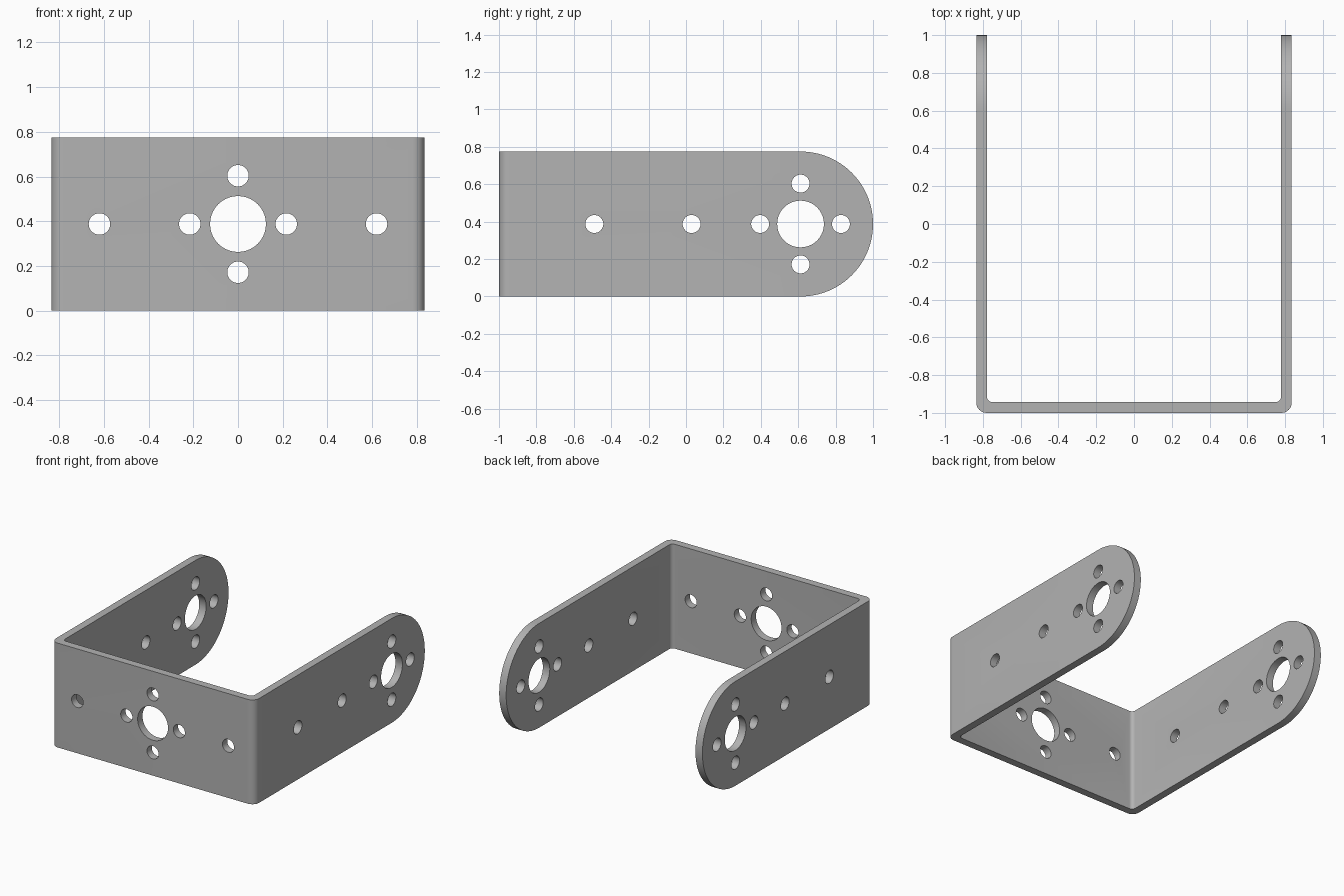
import bpy, bmesh
from math import cos, sin, pi, radians
from mathutils import Matrix, Vector

if "Cube" in bpy.data.objects:
    bpy.data.objects.remove(bpy.data.objects["Cube"], do_unlink=True)

HALF_W, THICK, HEIGHT = 0.835, 0.057, 0.775
MID_Z = HEIGHT / 2
PIVOT_Y = 1 - MID_Z          # centre of the rounded arm ends
RING, SMALL, LARGE = 0.216, 0.048, 0.125

metal = bpy.data.materials.new("grey metal")
metal.use_nodes = True
grey = (0.45, 0.45, 0.45, 1)
metal.diffuse_color = grey
metal.node_tree.nodes["Principled BSDF"].inputs["Base Color"].default_value = grey


def finish(bm, name):
    bmesh.ops.recalc_face_normals(bm, faces=bm.faces)
    mesh = bpy.data.meshes.new(name)
    bm.to_mesh(mesh)
    bm.free()
    mesh.materials.append(metal)
    obj = bpy.data.objects.new(name, mesh)
    bpy.context.collection.objects.link(obj)
    return obj


def prism(name, points, direction):
    bm = bmesh.new()
    face = bm.faces.new([bm.verts.new(p) for p in points])
    ext = bmesh.ops.extrude_face_region(bm, geom=[face])
    moved = [v for v in ext["geom"] if isinstance(v, bmesh.types.BMVert)]
    bmesh.ops.translate(bm, verts=moved, vec=Vector(direction))
    return finish(bm, name)


def arc(cx, cy, r, start, end, steps):
    for i in range(steps + 1):
        a = radians(start + (end - start) * i / steps)
        yield cx + r * cos(a), cy + r * sin(a)


def apply_boolean(obj, cutter, operation):
    mod = obj.modifiers.new(operation, 'BOOLEAN')
    mod.operation, mod.object, mod.solver = operation, cutter, 'EXACT'
    bpy.context.view_layer.objects.active = obj
    bpy.ops.object.modifier_apply(modifier=mod.name)
    bpy.data.objects.remove(cutter, do_unlink=True)


# Folded U strip with rounded bends, cut to the side outline afterwards
R_OUT, R_IN = 0.055, 0.028
inner = HALF_W - THICK
right = [(HALF_W, 1.1)]
right += arc(HALF_W - R_OUT, -1 + R_OUT, R_OUT, 0, -90, 8)
outer_path = right + [(-x, y) for x, y in reversed(right)]
left = [(-inner, 1.1)]
left += arc(-inner + R_IN, -1 + THICK + R_IN, R_IN, 180, 270, 6)
inner_path = left + [(-x, y) for x, y in reversed(left)]
bracket = prism("u_bracket", [(x, y, -0.1) for x, y in outer_path + inner_path],
                (0, 0, HEIGHT + 0.2))

# Side outline: straight strip ending in a half circle
outline = [(-1.2, 0)] + list(arc(PIVOT_Y, MID_Z, MID_Z, -90, 90, 48)) + [(-1.2, HEIGHT)]
apply_boolean(bracket, prism("side_outline", [(-1, y, z) for y, z in outline], (2, 0, 0)),
              'INTERSECT')

# Holes: a large bore with four around it, plus single holes
holes = bmesh.new()


def drill(axis, along, z, radius):
    if axis == 'X':
        place = Matrix.Translation((0, along, z)) @ Matrix.Rotation(pi / 2, 4, 'Y')
        depth = 2
    else:
        place = Matrix.Translation((along, -1, z)) @ Matrix.Rotation(pi / 2, 4, 'X')
        depth = 0.3
    bmesh.ops.create_cone(holes, cap_ends=True, segments=40, radius1=radius,
                          radius2=radius, depth=depth, matrix=place)


for axis, centre, singles in (('X', PIVOT_Y, (0.03, -0.49)), ('Y', 0, (-0.62, 0.62))):
    drill(axis, centre, MID_Z, LARGE)
    for s in (-RING, RING):
        drill(axis, centre + s, MID_Z, SMALL)
        drill(axis, centre, MID_Z + s, SMALL)
    for along in singles:
        drill(axis, along, MID_Z, SMALL)
apply_boolean(bracket, finish(holes, "hole_cutters"), 'DIFFERENCE')

# Smooth bends and bores, crisp plate edges
bpy.ops.object.select_all(action='DESELECT')
bracket.select_set(True)
bpy.context.view_layer.objects.active = bracket
bpy.ops.object.shade_smooth_by_angle(angle=radians(30))
